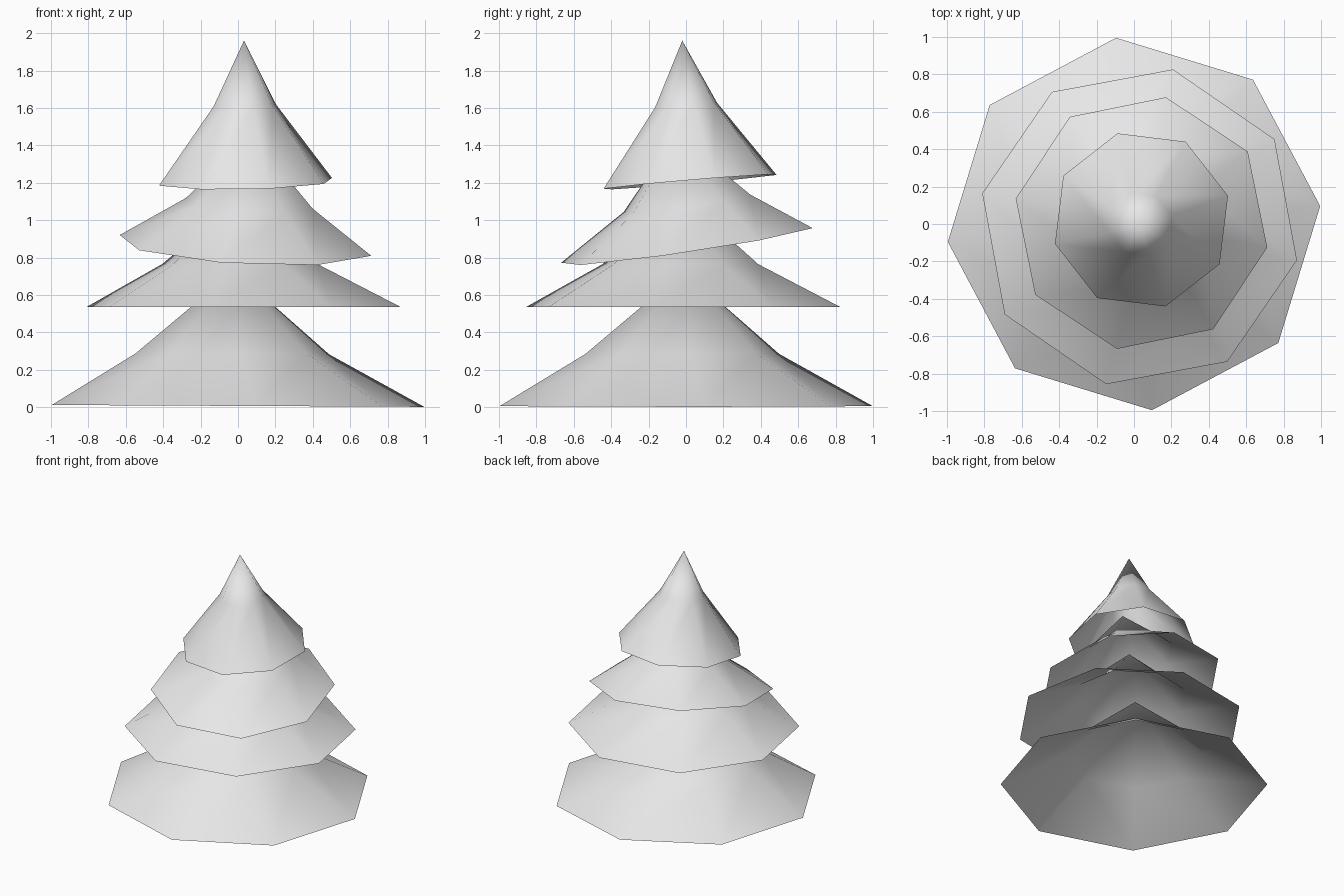
import bpy, bmesh
from math import sin, cos, radians
from mathutils import Vector

cube = bpy.data.objects.get("Cube")
if cube:
    bpy.data.objects.remove(cube, do_unlink=True)

SIDES = 8

# One shared light grey
grey = bpy.data.materials.new("light_grey")
grey.use_nodes = True
grey.diffuse_color = (0.8, 0.8, 0.8, 1)
grey.node_tree.nodes["Principled BSDF"].inputs["Base Color"].default_value = (0.8, 0.8, 0.8, 1)


def ring(bm, centre, radius, turn, tilt):
    """Tilted ring of vertices around a centre."""
    verts = []
    for i in range(SIDES):
        a = radians(turn + i * 360 / SIDES)
        dx, dy = radius * cos(a), radius * sin(a)
        offset = Vector((dx, dy, dx * tilt[0] + dy * tilt[1]))
        verts.append(bm.verts.new(Vector(centre) + offset))
    return verts


def tier(name, rim, rim_radius, mid, mid_radius, apex, turn, tilt=(0, 0)):
    """Hollow, flared cone of branches, open underneath."""
    bm = bmesh.new()
    low = ring(bm, rim, rim_radius, turn, tilt)
    high = ring(bm, mid, mid_radius, turn, tilt)
    tip = bm.verts.new(apex)
    for i in range(SIDES):
        j = (i + 1) % SIDES
        bm.faces.new((low[i], low[j], high[j], high[i]))
        bm.faces.new((high[i], high[j], tip))
    for face in bm.faces:
        face.smooth = True
    mesh = bpy.data.meshes.new(name)
    bm.to_mesh(mesh)
    bm.free()
    mesh.materials.append(grey)
    obj = bpy.data.objects.new(name, mesh)
    bpy.context.collection.objects.link(obj)


# Branch tiers from the ground up
tier("bottom_branches", (0, 0, 0.007), 1.0, (-0.03, -0.02, 0.285), 0.52,
     (-0.02, -0.01, 0.73), 5.5, (-0.005, 0))
tier("lower_branches", (0.03, -0.015, 0.535), 0.86, (0.01, -0.03, 0.765), 0.425,
     (0.03, -0.02, 1.13), -12)
tier("upper_branches", (0.04, 0.005, 0.865), 0.685, (0.06, 0.005, 1.09), 0.345,
     (0.07, -0.05, 1.46), -11, (-0.054, 0.148))
tier("top_branches", (0.04, 0.022, 1.205), 0.48, (0.035, 0, 1.615), 0.172,
     (0.032, -0.02, 1.96), 15.5, (0.021, 0.085))
